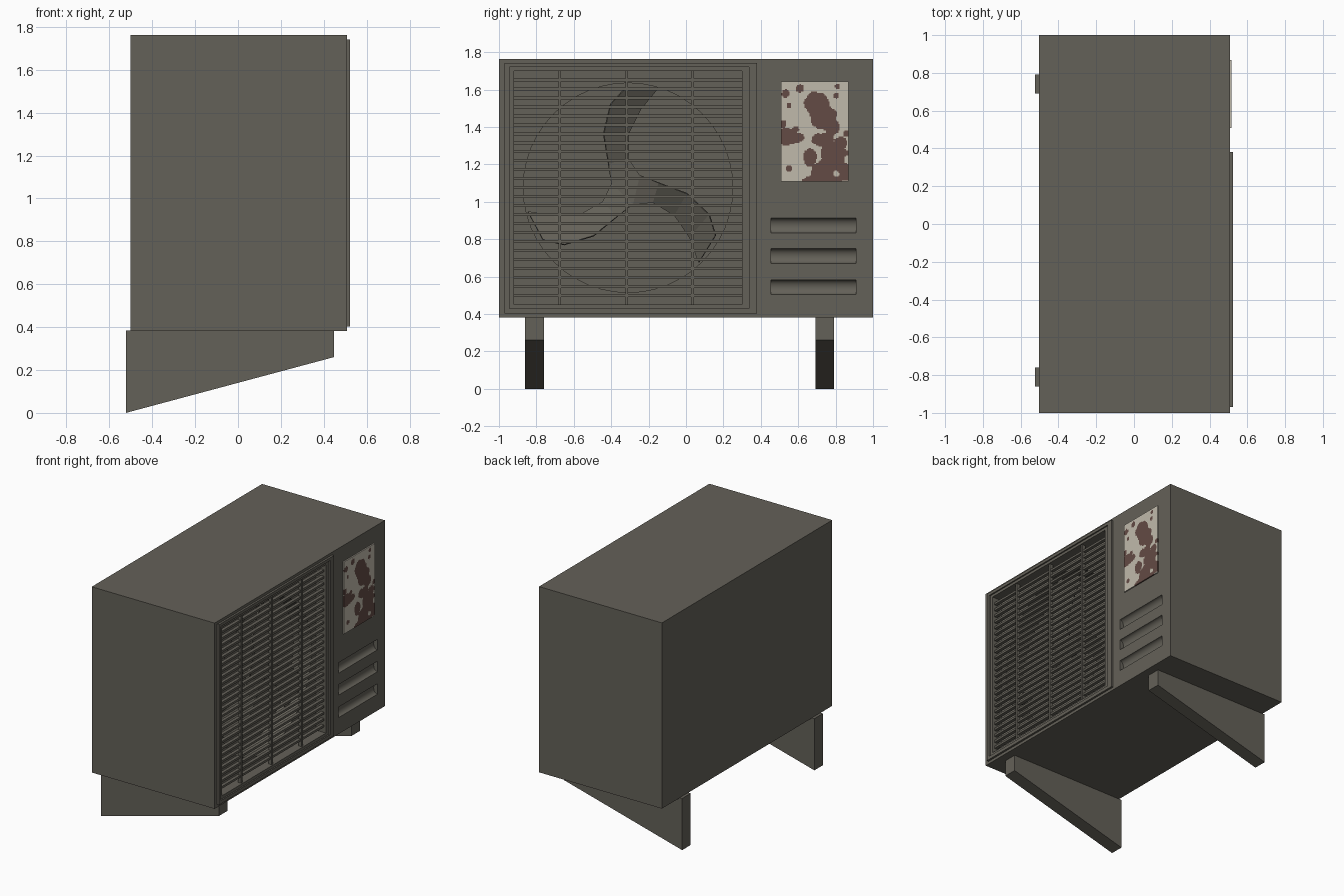
import bpy, bmesh, math
from mathutils import Vector

if "Cube" in bpy.data.objects:
    bpy.data.objects.remove(bpy.data.objects["Cube"])


def material(name, rgb):
    m = bpy.data.materials.new(name)
    m.diffuse_color = (*rgb, 1)
    m.use_nodes = True
    m.node_tree.nodes["Principled BSDF"].inputs["Base Color"].default_value = m.diffuse_color
    return m


GREY = material("casing grey", (0.127, 0.119, 0.098))
CREAM = material("label cream", (0.53, 0.49, 0.41))
RUST = material("label rust", (0.125, 0.07, 0.058))


def finish(name, bm, mats=(GREY,)):
    bmesh.ops.recalc_face_normals(bm, faces=bm.faces)
    me = bpy.data.meshes.new(name)
    bm.to_mesh(me)
    bm.free()
    for m in mats:
        me.materials.append(m)
    ob = bpy.data.objects.new(name, me)
    bpy.context.collection.objects.link(ob)
    return ob


def add_box(bm, x, y, z):
    vs = bmesh.ops.create_cube(bm, size=1)["verts"]
    for v in vs:
        v.co = Vector([(r[0] + r[1]) / 2 + c * (r[1] - r[0]) for r, c in zip((x, y, z), v.co)])


def box(name, x, y, z):
    bm = bmesh.new()
    add_box(bm, x, y, z)
    return finish(name, bm)


def prism(name, pts, offset):
    """Closed outline (3D points) extruded along an offset vector."""
    bm = bmesh.new()
    f = bm.faces.new([bm.verts.new(p) for p in pts])
    r = bmesh.ops.extrude_face_region(bm, geom=[f], use_keep_orig=True)
    bmesh.ops.translate(bm, vec=offset, verts=[v for v in r["geom"] if isinstance(v, bmesh.types.BMVert)])
    return finish(name, bm)


def ellipse(n, ra, rb):
    return [(ra * math.cos(2 * math.pi * i / n), rb * math.sin(2 * math.pi * i / n)) for i in range(n)]


XF = 0.508                  # front plane of the casing
FY, FZ = -0.31, 1.075       # fan centre

# Casing with grille recess, round fan shroud and three scooped vents
casing = box("casing", (-0.502, XF), (-1, 1), (0.382, 1.762))
cutters = [
    box("recess_cutter", (0.43, 0.6), (-0.92, 0.30), (0.45, 1.70)),
    prism("shroud_cutter", [(0.28, FY + a, FZ + b) for a, b in ellipse(48, 0.56, 0.56)], (0.22, 0, 0)),
]
for z in (0.543, 0.71, 0.873):
    cutters.append(prism("vent_cutter", [(XF + a, 0.455, z + b) for a, b in ellipse(20, 0.03, 0.039)],
                         (0, 0.455, 0)))
bpy.context.view_layer.objects.active = casing
for c in cutters:
    mod = casing.modifiers.new("cut", "BOOLEAN")
    mod.object, mod.operation, mod.solver = c, "DIFFERENCE", "EXACT"
    bpy.ops.object.modifier_apply(modifier=mod.name)
    bpy.data.objects.remove(c)
casing.select_set(True)
bpy.ops.object.shade_smooth_by_angle(angle=math.radians(30))

# Stepped frame around the grille: rectangular loops (x, y0, y1, z0, z1)
steps = [(0.50, -0.97, 0.38, 0.403, 1.742), (0.523, -0.97, 0.38, 0.403, 1.742),
         (0.523, -0.945, 0.337, 0.428, 1.72), (0.513, -0.945, 0.337, 0.428, 1.72),
         (0.513, -0.92, 0.30, 0.45, 1.70), (0.50, -0.92, 0.30, 0.45, 1.70)]
bm = bmesh.new()
loops = [[bm.verts.new((x, y, z)) for y, z in ((y0, z0), (y1, z0), (y1, z1), (y0, z1))]
         for x, y0, y1, z0, z1 in steps]
for i, a in enumerate(loops):
    b = loops[(i + 1) % len(loops)]
    for k in range(4):
        n = (k + 1) % 4
        bm.faces.new((a[k], a[n], b[n], b[k]))
finish("grille_frame", bm)

# Horizontal slats and vertical bars
bm = bmesh.new()
for i in range(25):
    z = 0.45 + (i + 1) * 1.25 / 26
    add_box(bm, (0.472, 0.497), (-0.925, 0.305), (z - 0.008, z + 0.008))
finish("grille_slats", bm)
bm = bmesh.new()
for y in (-0.675, -0.317, 0.035):
    add_box(bm, (0.476, 0.504), (y - 0.007, y + 0.007), (0.445, 1.705))
finish("grille_bars", bm)

# Three swept, pitched fan blades: left edge and right edge pairs from root to tip
left = [(-0.09, 0.02), (-0.107, 0.128), (-0.134, 0.289), (-0.096, 0.449), (-0.016, 0.535)]
right = [(0.063, 0.067), (0.0, 0.155), (0.0, 0.289), (0.064, 0.42), (0.155, 0.53)]
bm = bmesh.new()
hub = []
for k in range(3):
    a = -k * 2 * math.pi / 3
    rows = []
    for i, pair in enumerate(zip(left, right)):
        pitch = (0, 0.03, 0.045, 0.045, 0.035)[i]
        rows.append([bm.verts.new((0.37 + s * pitch,
                                   FY + p[0] * math.cos(a) - p[1] * math.sin(a),
                                   FZ + p[0] * math.sin(a) + p[1] * math.cos(a)))
                     for p, s in zip(pair, (1, -1))])
    hub.append(rows[0][0])
    for r, q in zip(rows, rows[1:]):
        bm.faces.new((r[0], r[1], q[1], q[0]))
    hub.append(rows[0][1])
bm.faces.new(hub)
bmesh.ops.remove_doubles(bm, verts=bm.verts, dist=0.012)
fan = finish("fan_blades", bm)
fan.modifiers.new("thickness", "SOLIDIFY").thickness = 0.01
box("fan_axle", (0.27, 0.37), (FY - 0.03, FY + 0.03), (FZ - 0.03, FZ + 0.03))

# Weathered label: thin plate, rust patches chosen by ellipses (u, v, radius u, radius v)
patches = [(.53, .22, .18, .11), (.63, .36, .20, .13), (.74, .45, .13, .09), (.50, .16, .10, .06),
           (.10, .55, .14, .09), (.24, .56, .10, .05), (.62, .58, .17, .07), (.43, .76, .10, .09),
           (.75, .72, .16, .12), (.88, .62, .10, .07), (.72, .90, .28, .13), (.50, 1.0, .20, .06),
           (.95, .84, .12, .16), (.28, .07, .06, .04), (.07, .12, .06, .04), (.12, .87, .045, .03),
           (.03, .42, .05, .04), (.22, .48, .05, .03), (.84, .05, .04, .03), (.97, .52, .05, .03),
           (.12, .24, .035, .025), (.82, .14, .04, .03)]
spots = [(.82, .92, .045, .03), (.60, .50, .07, .02), (.98, .78, .04, .04)]


def inside(u, v, shapes):
    w = 0.13 * math.sin(31 * u + 4) * math.sin(37 * v)
    return any(((u - a) / ra) ** 2 + ((v - b) / rb) ** 2 < 1 + w for a, b, ra, rb in shapes)


NU, NV = 54, 80
bm = bmesh.new()
grid = [[bm.verts.new((0.517, 0.508 + 0.36 * i / NU, 1.643 - 0.536 * j / NV)) for i in range(NU + 1)]
        for j in range(NV + 1)]
for j in range(NV):
    for i in range(NU):
        f = bm.faces.new((grid[j][i], grid[j + 1][i], grid[j + 1][i + 1], grid[j][i + 1]))
        u, v = (i + .5) / NU, (j + .5) / NV
        f.material_index = int(inside(u, v, patches) and not inside(u, v, spots))
rim = [e for e in bm.edges if e.is_boundary]
r = bmesh.ops.extrude_edge_only(bm, edges=rim)
bmesh.ops.translate(bm, vec=(-0.0095, 0, 0), verts=[v for v in r["geom"] if isinstance(v, bmesh.types.BMVert)])
finish("label_plate", bm, (CREAM, RUST))

# Tapered wall brackets
for side, y in (("left", -0.86), ("right", 0.692)):
    prism(side + "_bracket", [(-0.523, y, 0), (0.447, y, 0.26), (0.447, y, 0.384), (-0.523, y, 0.384)],
          (0, 0.1, 0))
